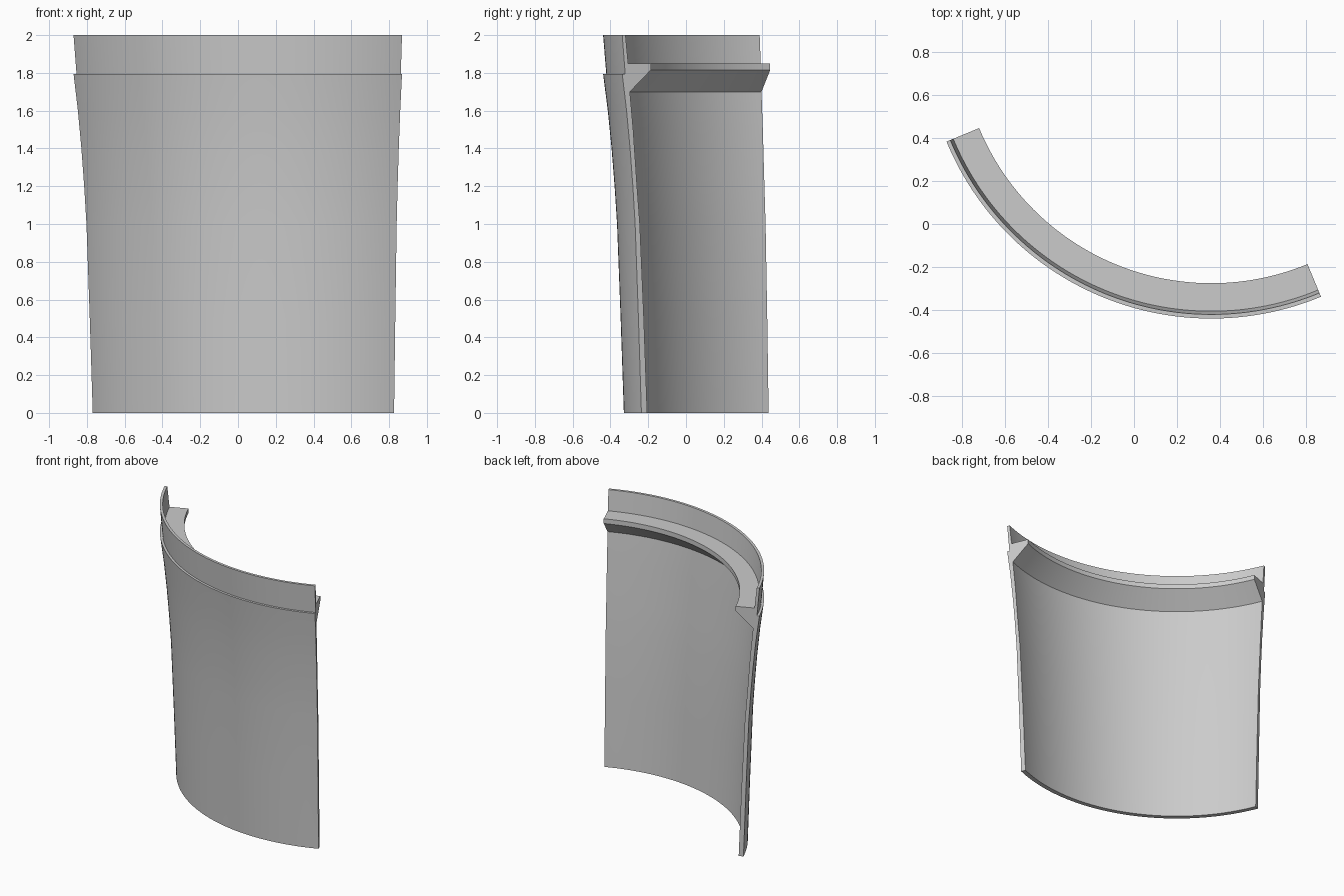
import bpy, bmesh
from math import radians, cos, sin
from mathutils import Matrix, Vector

cube = bpy.data.objects.get("Cube")
if cube:
    bpy.data.objects.remove(cube, do_unlink=True)

# Plain grey material
grey = bpy.data.materials.new("light grey")
grey.use_nodes = True
colour = (0.6, 0.6, 0.6, 1)
grey.diffuse_color = colour
grey.node_tree.nodes["Principled BSDF"].inputs["Base Color"].default_value = colour

# Axis of the quarter ring and where the sweep starts
axis = Vector((0.359, 0.892, 0))
start, sweep, steps = radians(202.5), radians(90), 64

# Cross-section as (radius, height): flared outer wall, step, upper rim,
# inner ledge with sloped underside, inner wall
outer_wall = [(1.221, 0), (1.238, 0.5), (1.257, 1), (1.270, 1.2),
              (1.286, 1.4), (1.306, 1.6), (1.331, 1.795)]
rim = [(1.314, 1.795), (1.331, 2), (1.312, 2), (1.297, 1.85)]
ledge = [(1.167, 1.85), (1.167, 1.815)]
inner_wall = [(1.287, 1.7), (1.268, 1.5), (1.246, 1.2), (1.230, 1),
              (1.207, 0.5), (1.188, 0)]
profile = outer_wall + rim + ledge + inner_wall

# Sweep the section through a quarter turn, with capped ends
bm = bmesh.new()
verts = [bm.verts.new(axis + Vector((r * cos(start), r * sin(start), z)))
         for r, z in profile]
first = bm.faces.new(verts)
cap = bmesh.ops.duplicate(bm, geom=verts + first.edges[:] + [first])
cap_verts = [g for g in cap["geom"] if isinstance(g, bmesh.types.BMVert)]
bmesh.ops.rotate(bm, verts=cap_verts, cent=axis,
                 matrix=Matrix.Rotation(sweep, 3, "Z"))
bmesh.ops.spin(bm, geom=verts + first.edges[:], cent=axis, axis=(0, 0, 1),
               angle=sweep, steps=steps, use_duplicate=False)
bmesh.ops.remove_doubles(bm, verts=bm.verts[:], dist=0.0005)
bmesh.ops.recalc_face_normals(bm, faces=bm.faces[:])

mesh = bpy.data.meshes.new("curved_wall_panel")
bm.to_mesh(mesh)
bm.free()
mesh.materials.append(grey)
panel = bpy.data.objects.new("curved_wall_panel", mesh)
bpy.context.collection.objects.link(panel)

# Smooth the curved walls, keep the rims and ends crisp
bpy.ops.object.select_all(action="DESELECT")
panel.select_set(True)
bpy.context.view_layer.objects.active = panel
bpy.ops.object.shade_smooth_by_angle(angle=radians(20))
